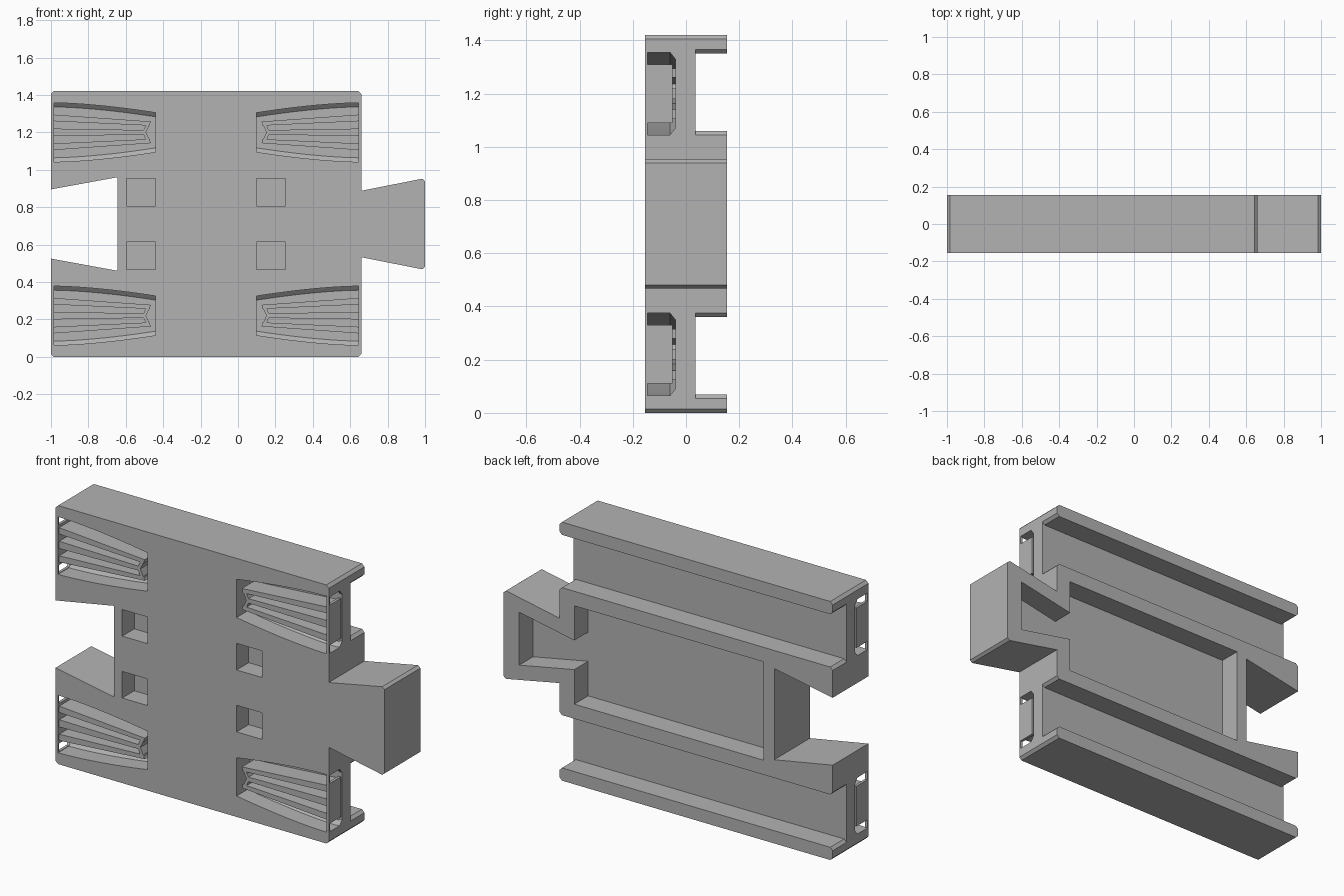
import bpy, bmesh
from mathutils import Vector

cube = bpy.data.objects.get("Cube")
if cube:
    bpy.data.objects.remove(cube, do_unlink=True)

# Body extents: panel centre line, half width, height, half depth, chamfer
CX, HALF_W, H, D, C = -0.17, 0.83, 1.42, 0.155, 0.015
MID = H / 2
LEFT, RIGHT = CX - HALF_W, CX + HALF_W
FLOOR_BACK, FLOOR_FRONT = 0.035, -0.04

grey = bpy.data.materials.new("plain grey")
grey.use_nodes = True
grey.diffuse_color = (0.45, 0.45, 0.45, 1)
grey.node_tree.nodes["Principled BSDF"].inputs["Base Color"].default_value = grey.diffuse_color


def loft(bm, rings):
    """Closed solid through matching rings of points."""
    loops = [[bm.verts.new(p) for p in ring] for ring in rings]
    n = len(loops[0])
    for a, b in zip(loops, loops[1:]):
        for i in range(n):
            j = (i + 1) % n
            bm.faces.new((a[i], a[j], b[j], b[i]))
    bm.faces.new(loops[0])
    bm.faces.new(loops[-1])


def prism(bm, outline, y0, y1):
    loft(bm, [[Vector((x, y, z)) for x, z in outline] for y in (y0, y1)])


def rect(x0, x1, z0, z1):
    return [(x0, z0), (x1, z0), (x1, z1), (x0, z1)]


def finish(bm, name):
    bmesh.ops.recalc_face_normals(bm, faces=bm.faces)
    mesh = bpy.data.meshes.new(name)
    bm.to_mesh(mesh)
    bm.free()
    mesh.materials.append(grey)
    obj = bpy.data.objects.new(name, mesh)
    bpy.context.collection.objects.link(obj)
    return obj


def cut(target, bm):
    """Subtract a temporary solid from the target."""
    cutter = finish(bm, "cutter")
    cutter.hide_render = True
    mod = target.modifiers.new("cut", "BOOLEAN")
    mod.operation, mod.solver, mod.object = "DIFFERENCE", "EXACT", cutter
    bpy.context.view_layer.objects.active = target
    bpy.ops.object.modifier_apply(modifier=mod.name)
    bpy.data.objects.remove(cutter, do_unlink=True)


def cut_prism(target, outline, y0, y1):
    bm = bmesh.new()
    prism(bm, outline, y0, y1)
    cut(target, bm)


# Panel with a dovetail tongue on one side and a matching notch on the other
upper = [(-0.645, MID + 0.25), (LEFT, MID + 0.185), (LEFT, H - C), (LEFT + C, H),
         (RIGHT - C, H), (RIGHT, H - C), (RIGHT, MID + 0.178),
         (1 - C, MID + 0.242), (1, MID + 0.23)]
lower = [(x, H - z) for x, z in reversed(upper)]
bm = bmesh.new()
prism(bm, upper + lower, -D, D)
panel = finish(bm, "panel")

# Long back channels, flared at both ends
for mirrored in (False, True):
    half = [(RIGHT + 0.03, 0.045), (RIGHT - C, 0), (LEFT + C, 0), (LEFT - 0.03, 0.045)]
    outline = [(x, 1.35 + f) for x, f in half] + [(x, 1.06 - f) for x, f in reversed(half)]
    if mirrored:
        outline = [(x, H - z) for x, z in outline]
    cut_prism(panel, outline, FLOOR_BACK, 0.2)

# Central back pocket, running into the tongue
half = [(-0.58, 0.27), (0.57, 0.27), (0.57, 0.08), (0.905, 0.145)]
pocket = [(x, MID + h) for x, h in half] + [(x, MID - h) for x, h in reversed(half)]
cut_prism(panel, pocket, FLOOR_BACK, 0.2)


def place(s, cz, u, y, h):
    """Position from side, row centre, distance from centre line, depth and height."""
    return Vector((CX + s * u, y, cz + h))


def mouth(s, cz, y, inset):
    """Bowed outline of a clip cavity."""
    pts = []
    for i in range(11):
        t = i / 10
        pts.append((0.815 - 0.545 * t, 0.158 - 0.053 * t ** 1.6 - inset))
    pts += [(u, -h) for u, h in reversed(pts)]
    return [place(s, cz, u, y, h) for u, h in pts]


# Grooved spring clip: three tapering fins, a forked nose and an end plate
FINS = [
    [(0.82, 0.095), (0.30, 0.058), (0.30, 0.036), (0.82, 0.06)],
    [(0.82, 0.02), (0.33, 0.012), (0.33, -0.012), (0.82, -0.02)],
    [(0.82, -0.06), (0.30, -0.036), (0.30, -0.058), (0.82, -0.095)],
    [(0.295, 0.058), (0.315, 0.058), (0.34, 0), (0.315, -0.058), (0.295, -0.058), (0.322, 0)],
]

for s, side in ((1, "left"), (-1, "right")):
    for cz, row in ((MID + 0.49, "upper"), (MID - 0.49, "lower")):
        # Front cavity with a chamfered floor
        bm = bmesh.new()
        loft(bm, [mouth(s, cz, -0.2, 0), mouth(s, cz, -0.06, 0),
                  mouth(s, cz, FLOOR_FRONT, 0.022)])
        cut(panel, bm)

        # Side slot opening into the cavity
        section = [(-0.145, 0.155), (-0.06, 0.155), (FLOOR_FRONT, 0.13)]
        section += [(y, -h) for y, h in reversed(section)]
        bm = bmesh.new()
        loft(bm, [[place(s, cz, u, y, h) for y, h in section] for u in (0.8, 0.87)])
        cut(panel, bm)

        # Clip body
        bm = bmesh.new()
        for fin in FINS:
            loft(bm, [[place(s, cz, u, y, h) for u, h in fin] for y in (-0.145, FLOOR_FRONT)])
        plate = rect(0.815, HALF_W, -0.11, 0.11)
        loft(bm, [[place(s, cz, u, y, h) for u, h in plate] for y in (-0.15, -0.05)])
        finish(bm, f"{row}_{side}_clip")

    # Blind square sockets on the front
    for cz in (MID + 0.17, MID - 0.17):
        xs = sorted((CX + s * 0.27, CX + s * 0.425))
        cut_prism(panel, rect(xs[0], xs[1], cz - 0.073, cz + 0.073), -0.2, -0.05)
